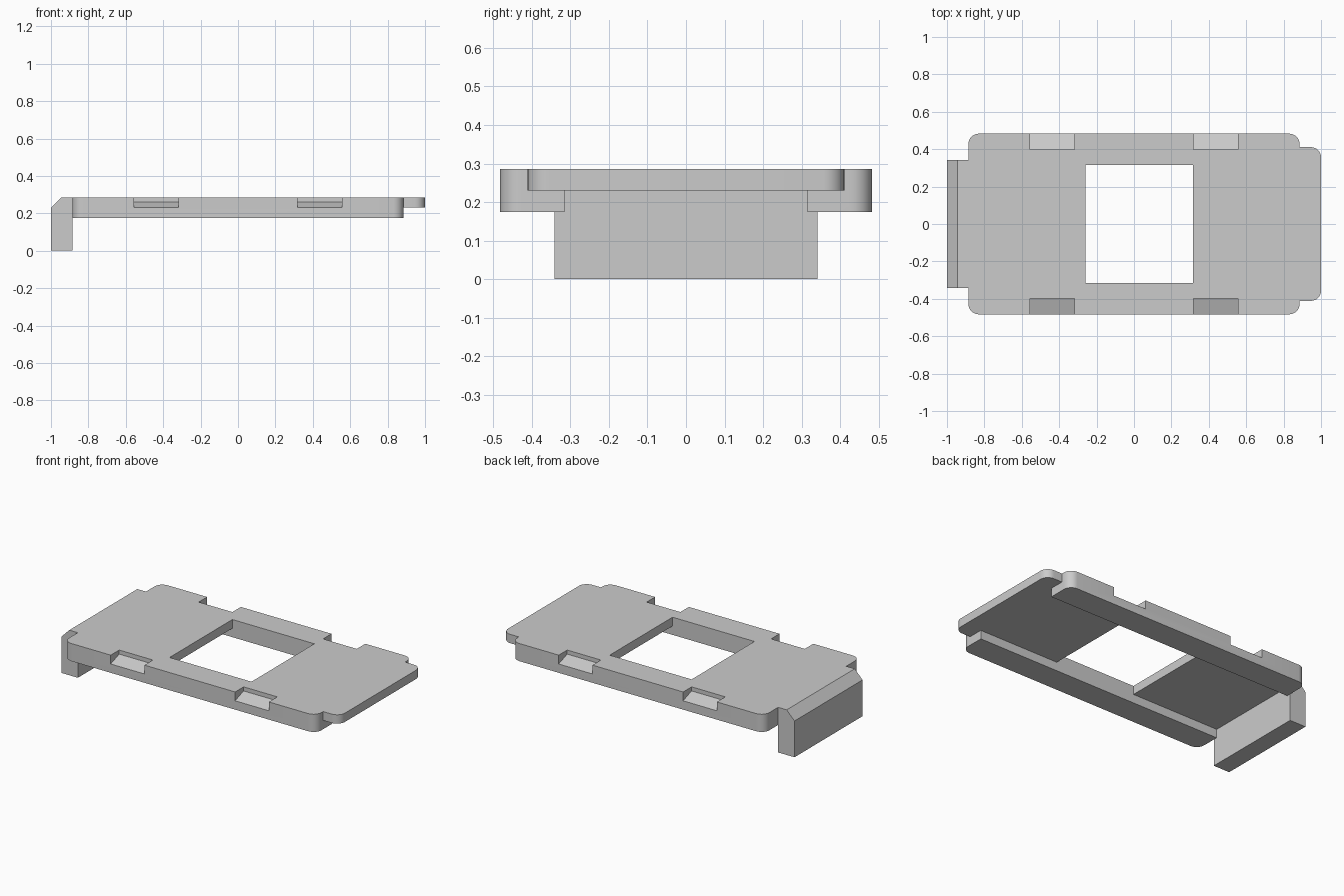
import bpy, bmesh, math

if "Cube" in bpy.data.objects:
    bpy.data.objects.remove(bpy.data.objects["Cube"], do_unlink=True)

TOP, DECK, BASE = 0.286, 0.23, 0.174   # top surface, deck underside, rail underside
HALF_L, HALF_W, RADIUS = 0.885, 0.483, 0.055

grey = bpy.data.materials.new("plain_grey")
grey.use_nodes = True
grey.diffuse_color = (0.6, 0.6, 0.6, 1)
grey.node_tree.nodes["Principled BSDF"].inputs["Base Color"].default_value = (0.6, 0.6, 0.6, 1)


def prism(name, points, depth):
    """Solid made by sweeping a closed polygon along a vector."""
    bm = bmesh.new()
    face = bm.faces.new([bm.verts.new(p) for p in points])
    swept = bmesh.ops.extrude_face_region(bm, geom=[face])["geom"]
    verts = [v for v in swept if isinstance(v, bmesh.types.BMVert)]
    bmesh.ops.translate(bm, verts=verts, vec=depth)
    bmesh.ops.recalc_face_normals(bm, faces=bm.faces)
    mesh = bpy.data.meshes.new(name)
    bm.to_mesh(mesh)
    bm.free()
    mesh.materials.append(grey)
    obj = bpy.data.objects.new(name, mesh)
    bpy.context.collection.objects.link(obj)
    return obj


def box(name, x0, x1, y0, y1, z0, z1):
    corners = [(x0, y0, z0), (x1, y0, z0), (x1, y1, z0), (x0, y1, z0)]
    return prism(name, corners, (0, 0, z1 - z0))


def rounded_plate(name, x0, x1, half_w, z0, z1, steps=8):
    points = []
    centres = [(x1, 1), (x0, 1), (x0, -1), (x1, -1)]
    for i, (x, side) in enumerate(centres):
        cx = x - RADIUS if x == x1 else x + RADIUS
        cy = side * (half_w - RADIUS)
        for k in range(steps + 1):
            a = math.pi / 2 * (i + k / steps)
            points.append((cx + RADIUS * math.cos(a), cy + RADIUS * math.sin(a), z0))
    return prism(name, points, (0, 0, z1 - z0))


def combine(target, tool, operation):
    mod = target.modifiers.new(operation, "BOOLEAN")
    mod.operation, mod.object, mod.solver = operation, tool, "EXACT"
    bpy.context.view_layer.objects.active = target
    bpy.ops.object.modifier_apply(modifier=mod.name)
    bpy.data.objects.remove(tool, do_unlink=True)


# Body with rounded corners, hollowed below to leave two side rails
body = rounded_plate("slide_frame", -HALF_L, HALF_L, HALF_W, BASE, TOP)
combine(body, box("channel", -1.1, 1.1, -0.315, 0.315, 0, DECK), "DIFFERENCE")

# Thin tongue at one end, downturned lip with a chamfered edge at the other
combine(body, rounded_plate("tongue", 0.6, 1, 0.411, DECK, TOP), "UNION")
lip = [(-1, -0.341, 0), (-HALF_L, -0.341, 0), (-HALF_L, -0.341, TOP),
       (-0.945, -0.341, TOP), (-1, -0.341, DECK)]
combine(body, prism("lip", lip, (0, 0.682, 0)), "UNION")

# Window through the deck
combine(body, box("window", -0.26, 0.315, -0.315, 0.315, 0.1, 0.4), "DIFFERENCE")

# Edge notches with floors sloping down and outwards
for side in (-1, 1):
    for x in (-0.555, 0.318):
        # the slope is continued past the rail face
        notch = [(x, side * 0.398, 0.26), (x, side * HALF_W, DECK),
                 (x, side * 0.568, 0.2), (x, side * 0.568, 0.4), (x, side * 0.398, 0.4)]
        combine(body, prism("notch", notch, (0.237, 0, 0)), "DIFFERENCE")

# Smooth only the rounded corners
bpy.ops.object.select_all(action="DESELECT")
body.select_set(True)
bpy.context.view_layer.objects.active = body
bpy.ops.object.shade_smooth_by_angle(angle=math.radians(25))
